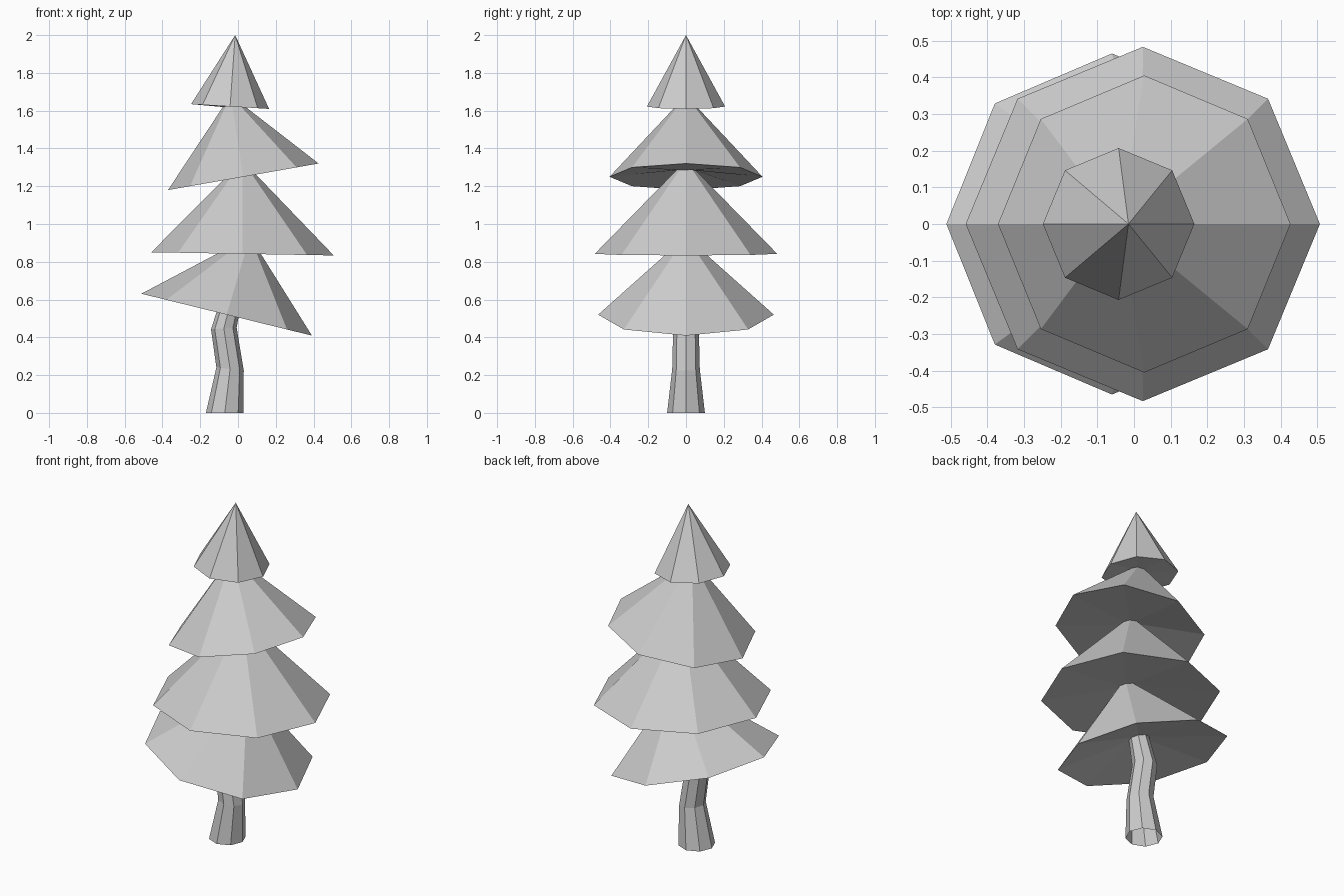
import bpy, bmesh
from math import sin, cos, radians, tau

if "Cube" in bpy.data.objects:
    bpy.data.objects.remove(bpy.data.objects["Cube"])

SIDES = 8


def loft(name, rings):
    """Skin open octagonal rings (x, z, radius, tilt in degrees); radius 0 closes to a point."""
    bm = bmesh.new()
    loops = []
    for x, z, r, tilt in rings:
        t = radians(tilt)
        if r == 0:
            loops.append([bm.verts.new((x, 0, z))] * SIDES)
            continue
        loops.append([bm.verts.new((x + r * cos(a) * cos(t), r * sin(a), z - r * cos(a) * sin(t)))
                      for a in (tau * i / SIDES for i in range(SIDES))])
    for low, high in zip(loops, loops[1:]):
        for i in range(SIDES):
            j = (i + 1) % SIDES
            quad = [low[i], low[j], high[j], high[i]]
            bm.faces.new(list(dict.fromkeys(quad)))
    mesh = bpy.data.meshes.new(name)
    bm.to_mesh(mesh)
    bm.free()
    obj = bpy.data.objects.new(name, mesh)
    bpy.context.collection.objects.link(obj)
    return obj


# Crooked trunk, open at the ground
trunk_top = (-0.035, 0.60, 0.055, 14)
loft("trunk", [
    (-0.07, 0.0, 0.10, 0),
    (-0.042, 0.232, 0.073, 7),
    (-0.075, 0.447, 0.068, -4),
    trunk_top,
])

# Foliage: each tier is a wide rim then a narrow neck, with the undersides joining them
loft("foliage", [
    trunk_top,
    (-0.06, 0.52, 0.465, 13.8), (0.05, 0.89, 0.05, 14),
    (0.024, 0.842, 0.483, 1), (0.023, 1.285, 0.05, 0),
    (0.028, 1.25, 0.405, -10), (-0.031, 1.628, 0.05, -10),
    (-0.042, 1.622, 0.207, 3.5), (-0.015, 2.0, 0, 0),
])
